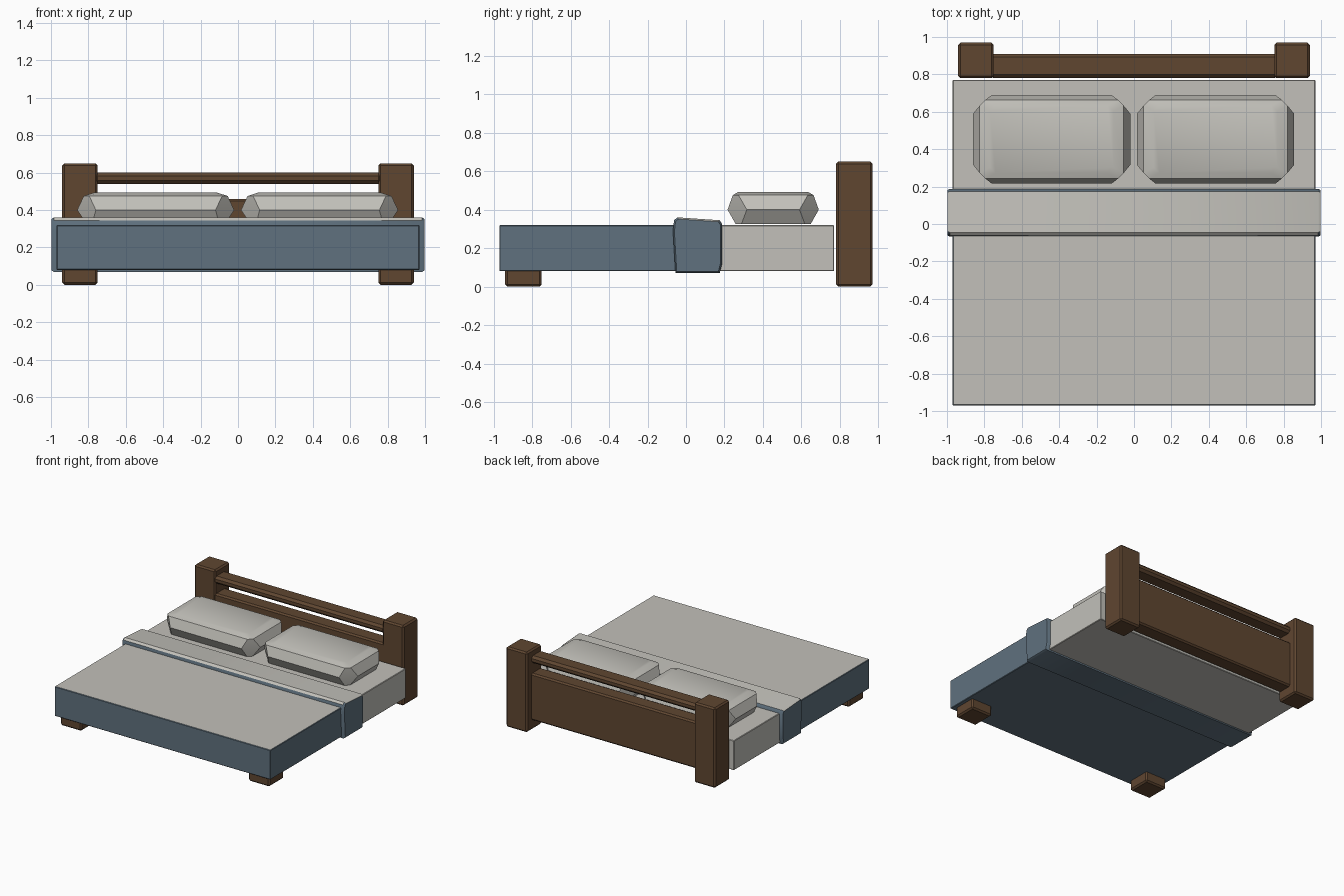
import bpy, bmesh, math
from mathutils import Matrix, Vector

if "Cube" in bpy.data.objects:
    bpy.data.objects.remove(bpy.data.objects["Cube"], do_unlink=True)


def material(name, rgb):
    m = bpy.data.materials.new(name)
    m.use_nodes = True
    colour = (*rgb, 1)
    m.diffuse_color = colour
    m.node_tree.nodes["Principled BSDF"].inputs["Base Color"].default_value = colour
    return m


wood = material("brown wood", (0.115, 0.061, 0.03))
linen = material("pale linen", (0.54, 0.53, 0.49))
blue = material("slate blue cloth", (0.115, 0.165, 0.21))


def finish(name, bm, mats, angle=35):
    bmesh.ops.recalc_face_normals(bm, faces=bm.faces)
    mesh = bpy.data.meshes.new(name)
    bm.to_mesh(mesh)
    bm.free()
    obj = bpy.data.objects.new(name, mesh)
    bpy.context.collection.objects.link(obj)
    for m in mats:
        mesh.materials.append(m)
    bpy.ops.object.select_all(action="DESELECT")
    obj.select_set(True)
    bpy.context.view_layer.objects.active = obj
    bpy.ops.object.shade_smooth_by_angle(angle=math.radians(angle))
    return obj


def box(name, low, high, mats, bevel=0.0, segments=1, top_slot=0):
    low, high = Vector(low), Vector(high)
    bm = bmesh.new()
    bmesh.ops.create_cube(bm, size=1, matrix=Matrix.Translation((low + high) / 2)
                          @ Matrix.Diagonal((*(high - low), 1)))
    if bevel:
        bmesh.ops.bevel(bm, geom=bm.edges[:], offset=bevel, segments=segments,
                        profile=0.5, affect="EDGES")
    bm.normal_update()
    for f in bm.faces:
        if f.normal.z > 0.8:
            f.material_index = top_slot
    return finish(name, bm, mats)


def loft(bm, rings):
    loops = [[bm.verts.new(p) for p in ring] for ring in rings]
    for a, b in zip(loops, loops[1:]):
        for i in range(len(a)):
            j = (i + 1) % len(a)
            bm.faces.new((a[i], a[j], b[j], b[i]))
    bm.faces.new(loops[0][::-1])
    bm.faces.new(loops[-1])


# Headboard and feet
for side, s in (("left", 1), ("right", -1)):
    x0, x1 = sorted((0.75 * s, 0.94 * s))
    box(side + "_head_post", (x0, 0.78, 0), (x1, 0.97, 0.65), [wood], 0.012)
    box(side + "_front_foot", (x0, -0.94, 0), (x1, -0.75, 0.1), [wood], 0.012)
box("headboard_panel", (-0.77, 0.785, 0.08), (0.77, 0.91, 0.46), [wood], 0.012)
box("headboard_rail", (-0.77, 0.78, 0.54), (0.77, 0.91, 0.6), [wood], 0.018)

# Mattress and the cover over its foot end
box("mattress", (-0.97, 0.1, 0.08), (0.97, 0.77, 0.32), [linen], 0.004)
box("bed_cover", (-0.97, -0.97, 0.08), (0.97, 0.1, 0.32), [blue, linen], 0.004, top_slot=1)

# Folded band across the bed, tapering slightly towards its hem
bm = bmesh.new()
section = ((-0.055, 0.07), (0.175, 0.07), (0.188, 0.12), (0.188, 0.325),
           (0.175, 0.345), (-0.045, 0.36), (-0.062, 0.345), (-0.068, 0.29))
rings = []
for x, shrink in ((-0.998, 0.94), (-0.985, 1), (0.985, 1), (0.998, 0.94)):
    rings.append([(x, 0.06 + (y - 0.06) * shrink, 0.215 + (z - 0.215) * shrink)
                  for y, z in section])
loft(bm, rings)
bmesh.ops.recalc_face_normals(bm, faces=bm.faces)
for f in bm.faces:
    f.material_index = 1 if f.normal.z > 0.6 else 0
finish("folded_band", bm, [blue, linen])

# Pillows: stacked outlines with clipped corners
def outline(cx, z, hx, hy, cut):
    corners = ((hx - cut, -hy), (hx, cut - hy), (hx, hy - cut), (hx - cut, hy),
               (cut - hx, hy), (-hx, hy - cut), (-hx, cut - hy), (cut - hx, -hy))
    return [(cx + x, 0.453 + y, z) for x, y in corners]


for name, cx in (("left_pillow", 0.436), ("right_pillow", -0.44)):
    bm = bmesh.new()
    loft(bm, [outline(cx, 0.325, 0.37, 0.195, 0.03),
              outline(cx, 0.4, 0.42, 0.237, 0.1),
              outline(cx, 0.475, 0.385, 0.21, 0.03),
              outline(cx, 0.493, 0.33, 0.18, 0.03)])
    finish(name, bm, [linen], 30)
